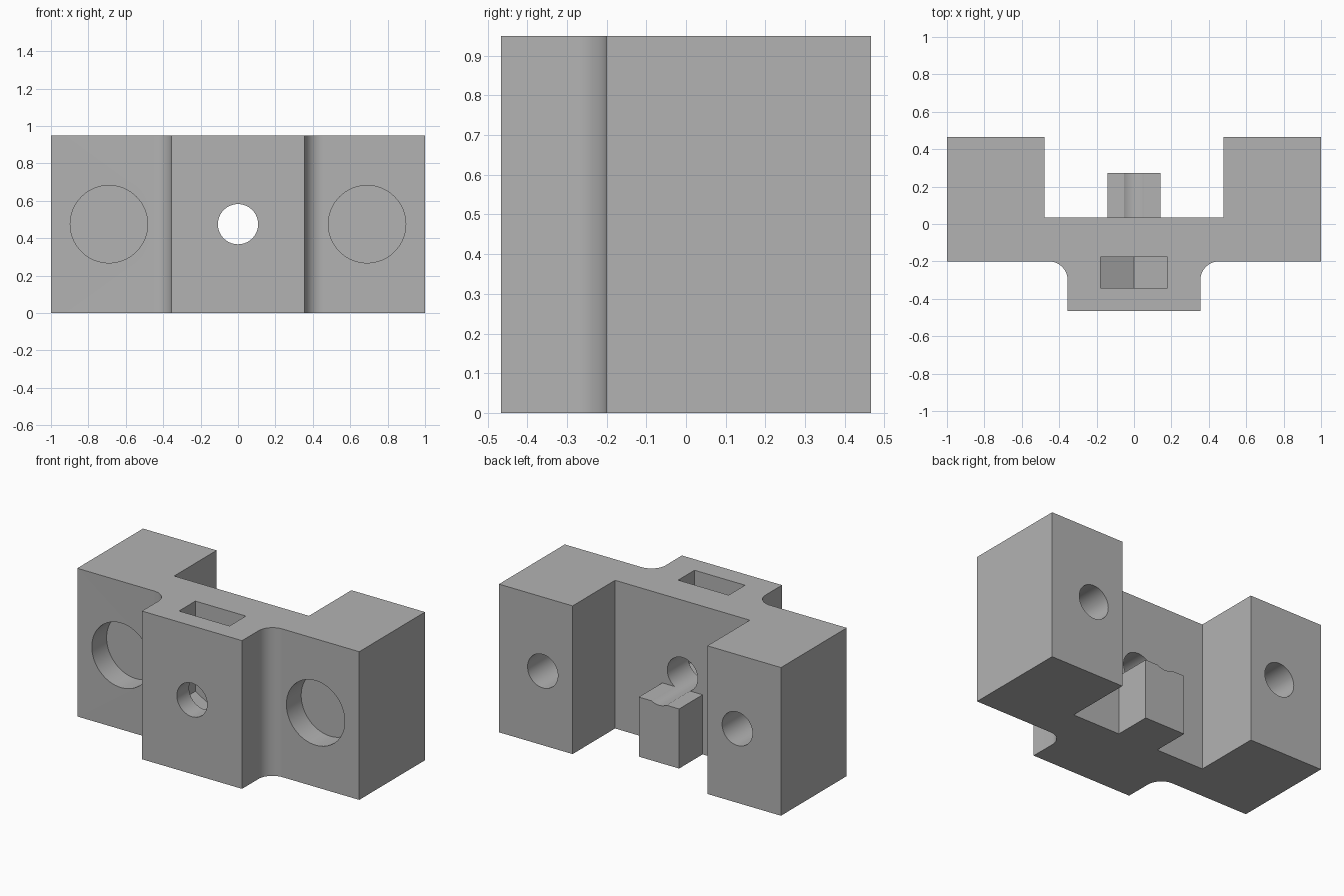
import bpy, bmesh, math

cube = bpy.data.objects.get("Cube")
if cube:
    bpy.data.objects.remove(cube)

grey = bpy.data.materials.new("plain grey")
grey.use_nodes = True
colour = (0.45, 0.45, 0.45, 1)
grey.diffuse_color = colour
grey.node_tree.nodes["Principled BSDF"].inputs["Base Color"].default_value = colour

HEIGHT = 0.95
MID = HEIGHT / 2
BORE = 0.1075      # screw hole radius
HEAD = 0.207       # screw head and nut radius


def prism(name, outline, place, offset):
    """Extrude a flat outline; place turns its points into 3D."""
    bm = bmesh.new()
    face = bm.faces.new([bm.verts.new(place(a, b)) for a, b in outline])
    new = bmesh.ops.extrude_face_region(bm, geom=[face])["geom"]
    bmesh.ops.translate(bm, vec=offset,
                        verts=[v for v in new if isinstance(v, bmesh.types.BMVert)])
    bmesh.ops.recalc_face_normals(bm, faces=bm.faces)
    mesh = bpy.data.meshes.new(name)
    bm.to_mesh(mesh)
    bm.free()
    mesh.materials.append(grey)
    obj = bpy.data.objects.new(name, mesh)
    bpy.context.collection.objects.link(obj)
    return obj


def rod(name, x, radius, y0, y1, sides=64):
    """Round or hexagonal bar along y, with a corner at the bottom."""
    ring = [(x + radius * math.sin(math.tau * i / sides),
             MID - radius * math.cos(math.tau * i / sides)) for i in range(sides)]
    return prism(name, ring, lambda a, b: (a, y0, b), (0, y1 - y0, 0))


def cut(target, cutter):
    cutter.hide_render = True
    cutter.hide_set(True)
    mod = target.modifiers.new(cutter.name, "BOOLEAN")
    mod.operation = "DIFFERENCE"
    mod.solver = "EXACT"
    mod.object = cutter


def finish(obj):
    """Apply the cuts, then smooth only the curved walls."""
    bpy.ops.object.select_all(action="DESELECT")
    bpy.context.view_layer.objects.active = obj
    obj.select_set(True)
    for mod in list(obj.modifiers):
        bpy.ops.object.modifier_apply(modifier=mod.name)
    bpy.ops.object.shade_smooth_by_angle(angle=math.radians(25))


# Body: half the plan, with the concave fillet, mirrored to the other side
fillet = [(0.455 - 0.1 * math.cos(t), -0.3 + 0.1 * math.sin(t))
          for t in [math.pi / 2 * i / 16 for i in range(17)]]
half = [(0.355, -0.466)] + fillet + [(1, -0.2), (1, 0.466), (0.478, 0.466), (0.478, 0.036)]
plan = half + [(-x, y) for x, y in reversed(half)]
body = prism("clamp_body", plan, lambda a, b: (a, b, 0), (0, 0, HEIGHT))

# Post behind the plate
w = 0.143
post = prism("rear_post", [(-w, 0.036), (w, 0.036), (w, 0.274), (-w, 0.274)],
             lambda a, b: (a, b, 0), (0, 0, 0.382))

# Central through hole, which also grooves the top of the post
centre_bore = rod("centre_bore", 0, BORE, -0.6, 0.6)
cut(body, centre_bore)
cut(post, centre_bore)

# Nut slot: hexagon below, open straight up through the top
hw = HEAD * math.sqrt(3) / 2
slot = [(0, MID - HEAD), (hw, MID - HEAD / 2), (hw, 1.1), (-hw, 1.1), (-hw, MID - HEAD / 2)]
cut(body, prism("nut_slot", slot, lambda a, b: (a, -0.342, b), (0, 0.166, 0)))

# Screw head recesses in front, screw holes behind, thin web between them
for side, x in (("left", 0.69), ("right", -0.69)):
    cut(body, rod(side + "_head_recess", x, HEAD, -0.4, -0.05))
    cut(body, rod(side + "_screw_hole", x, BORE, -0.035, 0.6))

finish(body)
finish(post)
for obj in [o for o in bpy.data.objects if o.hide_render and o.type == "MESH"]:
    bpy.data.objects.remove(obj)
